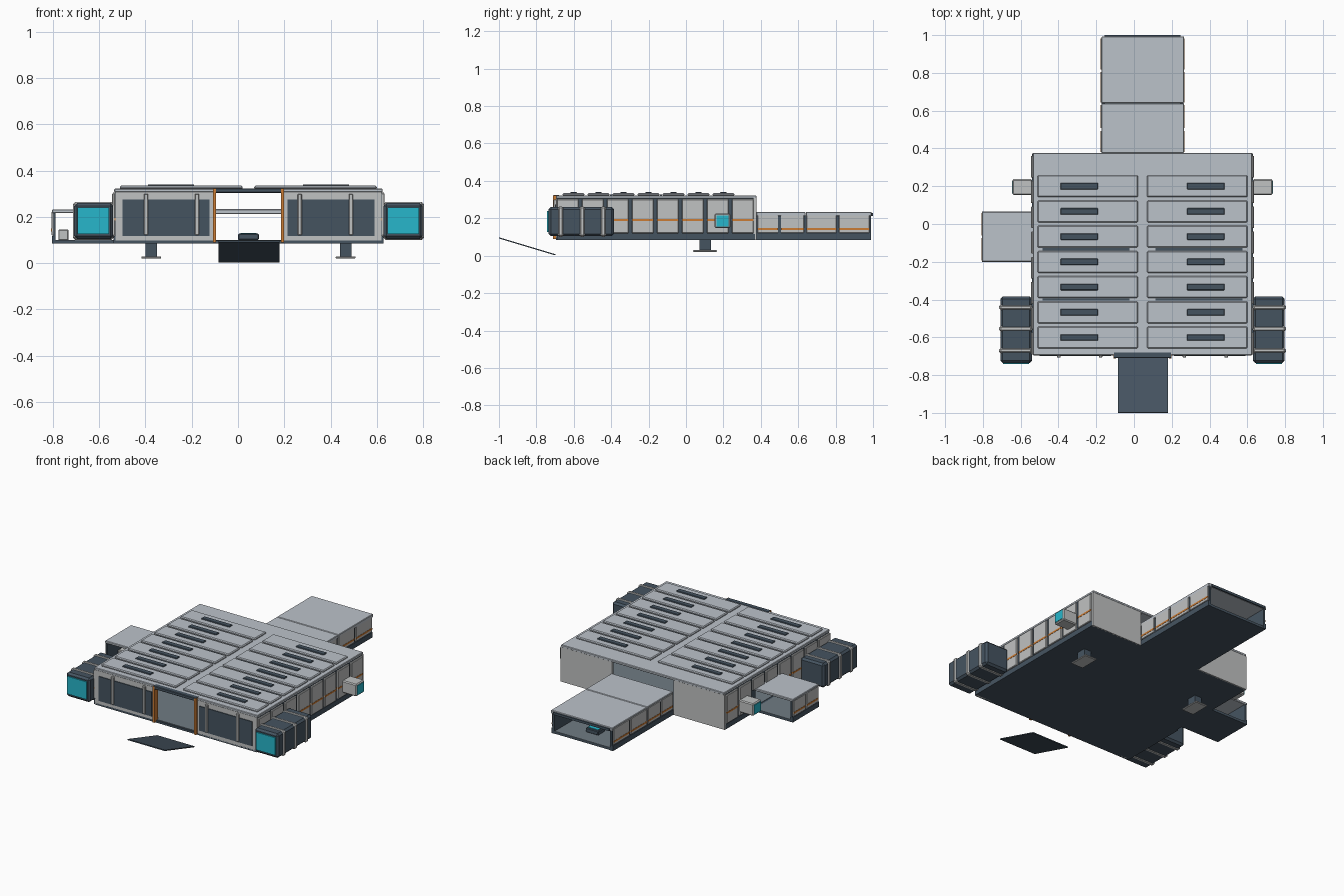
import bpy, bmesh, math


def mat(name, rgb):
    m = bpy.data.materials.new(name)
    m.diffuse_color = (*rgb, 1)
    return m


ROOF = mat("roof_grey", (0.50, 0.54, 0.59))
HULL = mat("hull_grey", (0.53, 0.54, 0.54))
DARK = mat("dark_steel", (0.060, 0.088, 0.118))
FLOOR = mat("floor_steel", (0.16, 0.20, 0.23))
TEAL = mat("teal_glass", (0.02, 0.47, 0.60))
ORANGE = mat("orange_trim", (0.60, 0.20, 0.035))
CX = 0.045  # centre line of the hull


def box(name, x, y, z, m, bevel=0.0):
    """Box from (min, max) ranges, with an optional chamfer."""
    bm = bmesh.new()
    bmesh.ops.create_cube(bm, size=1)
    for v in bm.verts:
        for i, (lo, hi) in enumerate((x, y, z)):
            v.co[i] = (lo + hi) / 2 + v.co[i] * (hi - lo)
    me = bpy.data.meshes.new(name)
    bm.to_mesh(me)
    bm.free()
    me.materials.append(m)
    ob = bpy.data.objects.new(name, me)
    bpy.context.collection.objects.link(ob)
    if bevel:
        b = ob.modifiers.new("chamfer", 'BEVEL')
        b.width, b.segments = bevel, 1
    return ob


def pair(name, x, y, z, m, bevel=0.0):
    """Box given as offsets from the centre line, plus its mirror twin."""
    for side, s in (("right", 1), ("left", -1)):
        xs = sorted((CX + s * x[0], CX + s * x[1]))
        box(f"{side}_{name}", xs, y, z, m, bevel)


# --- Main hull: hollow shell with open doorways ---
box("hull_floor", (-0.53, 0.62), (-0.695, 0.375), (0.085, 0.098), DARK)
box("hull_floor_deck", (-0.515, 0.605), (-0.685, 0.375), (0.098, 0.101), FLOOR)
box("hull_roof", (-0.535, 0.625), (-0.695, 0.377), (0.306, 0.322), ROOF, 0.003)
pair("front_wall", (0.145, 0.575), (-0.695, -0.68), (0.085, 0.308), HULL)
pair("back_wall", (0.218, 0.575), (0.36, 0.376), (0.085, 0.308), HULL)

# Side walls, the left one opens into the side module
box("right_wall", (0.605, 0.622), (-0.69, 0.37), (0.09, 0.308), DARK)
box("left_wall_front", (-0.532, -0.515), (-0.69, -0.19), (0.09, 0.308), DARK)
box("left_wall_back", (-0.532, -0.515), (0.055, 0.37), (0.09, 0.308), DARK)
box("left_wall_top", (-0.532, -0.515), (-0.19, 0.055), (0.225, 0.308), DARK)

# Side wall panels with a painted stripe, dark columns showing between
step = 1.07 / 8
for i in range(8):
    y = (-0.70 + i * step + 0.009, -0.70 + (i + 1) * step - 0.009)
    for side, xw, s in (("right", 0.62, 1), ("left", -0.53, -1)):
        low = 0.23 if side == "left" and i in (4, 5) else 0.12
        box(f"{side}_wall_panel", sorted((xw, xw + s * 0.014)), y, (low, 0.302), HULL, 0.003)
        if low < 0.2:
            box(f"{side}_wall_stripe", sorted((xw, xw + s * 0.0155)), y,
                (0.185, 0.196), ORANGE)
pair("corner_post", (0.565, 0.583), (0.362, 0.376), (0.085, 0.308), HULL)
pair("base_skirt_front", (0.57, 0.584), (-0.69, -0.245), (0.085, 0.117), DARK)
pair("base_skirt_back", (0.57, 0.584), (0.055, 0.37), (0.085, 0.117), DARK)
box("right_base_skirt_middle", (0.615, 0.629), (-0.25, 0.06), (0.085, 0.117), DARK)

# --- Front face: dark panels, ribs and doorway ---
pair("front_panel", (0.168, 0.545), (-0.70, -0.694), (0.118, 0.275), DARK)
for off in (0.222, 0.443):
    pair("front_rib", (off - 0.009, off + 0.009), (-0.708, -0.69), (0.122, 0.30), HULL, 0.003)
pair("door_post", (0.140, 0.154), (-0.712, -0.678), (0.09, 0.322), ORANGE)
box("door_lintel", (-0.108, 0.198), (-0.71, -0.678), (0.304, 0.324), DARK, 0.003)

# Boarding ramp
ramp = box("ramp", (-0.085, 0.18), (-0.157, 0.157), (-0.003, 0.003), DARK)
ramp.location = (0, -0.849, 0.05)
ramp.rotation_euler.x = -math.atan2(0.09, 0.30)

# --- Roof panels with vent slots ---
for i in range(7):
    yc = 0.20 - i * 0.1335
    pair("roof_panel", (0.025, 0.555), (yc - 0.058, yc + 0.058), (0.32, 0.335), ROOF, 0.005)
    pair("roof_vent", (0.235, 0.435), (yc - 0.017, yc + 0.017), (0.33, 0.341), DARK, 0.003)
for yc in (-0.134, -0.40):
    pair("roof_seam", (0.07, 0.53), (yc - 0.006, yc + 0.006), (0.32, 0.326), DARK)

# --- Corner pods: dark blocks with ribs and a glass front ---
PY, PZ = (-0.735, -0.385), (0.105, 0.26)
pair("pod", (0.585, 0.753), PY, PZ, DARK, 0.012)
for yc in (-0.67, -0.555, -0.442):
    pair("pod_rib", (0.583, 0.759), (yc - 0.016, yc + 0.016), (0.101, 0.264), HULL, 0.010)
pair("pod_glass", (0.602, 0.738), (-0.742, -0.733), (0.127, 0.24), TEAL)

# --- Side sensor boxes with glass ends ---
pair("sensor_box", (0.585, 0.688), (0.153, 0.237), (0.147, 0.225), HULL, 0.006)
pair("sensor_glass", (0.685, 0.691), (0.162, 0.228), (0.156, 0.216), TEAL)

# --- Rear wing: open-ended corridor ---
box("wing_floor", (-0.165, 0.26), (0.375, 0.985), (0.085, 0.098), DARK)
box("wing_floor_deck", (-0.155, 0.25), (0.375, 0.985), (0.098, 0.101), FLOOR)
for y in ((0.376, 0.638), (0.641, 0.993)):
    box("wing_roof", (-0.172, 0.265), y, (0.212, 0.234), ROOF, 0.003)
pair("wing_wall", (0.198, 0.212), (0.376, 0.988), (0.085, 0.215), DARK)
edges = (0.375, 0.50, 0.637, 0.812, 0.988)
for a, b in zip(edges, edges[1:]):
    y = (a + 0.007, b - 0.007)
    pair("wing_panel", (0.21, 0.220), y, (0.122, 0.226), HULL, 0.002)
    pair("wing_stripe", (0.21, 0.2215), y, (0.138, 0.149), ORANGE)
pair("wing_skirt", (0.21, 0.218), (0.376, 0.988), (0.085, 0.118), DARK)
box("wing_end_rim", (-0.155, 0.245), (0.985, 1.0), (0.213, 0.228), DARK)
box("wing_console", (0.0, 0.09), (0.82, 0.89), (0.10, 0.128), DARK, 0.004)
box("wing_console_screen", (0.01, 0.08), (0.835, 0.878), (0.126, 0.131), TEAL)

# --- Left side module: open at both ends ---
MY = (-0.20, 0.065)
box("module_floor", (-0.795, -0.53), MY, (0.085, 0.098), DARK)
box("module_floor_deck", (-0.788, -0.53), MY, (0.098, 0.101), FLOOR)
box("module_roof", (-0.805, -0.53), MY, (0.216, 0.232), ROOF, 0.003)
box("module_wall", (-0.798, -0.788), MY, (0.085, 0.218), DARK)
for y in ((-0.193, -0.073), (-0.061, 0.058)):
    box("module_panel", (-0.806, -0.796), y, (0.12, 0.222), HULL, 0.002)
    box("module_stripe", (-0.8075, -0.796), y, (0.138, 0.149), ORANGE)
box("module_skirt", (-0.804, -0.796), MY, (0.085, 0.117), DARK)
box("module_locker", (-0.777, -0.733), (-0.11, -0.02), (0.098, 0.146), HULL, 0.004)

# --- Landing legs ---
pair("leg", (0.395, 0.445), (0.072, 0.134), (0.028, 0.088), DARK)
pair("foot", (0.377, 0.463), (0.038, 0.166), (0.02, 0.03), HULL, 0.003)
